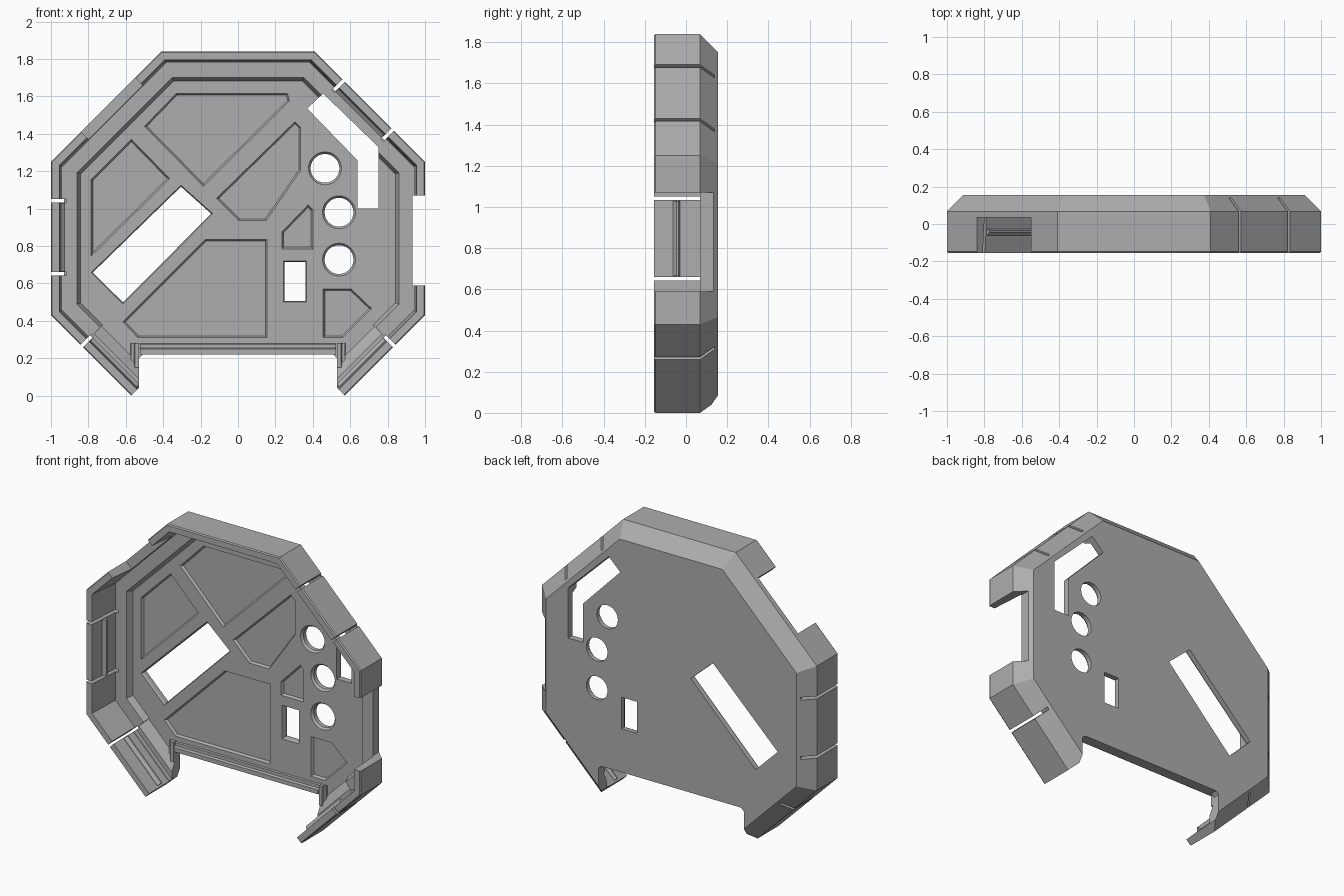
import bpy, bmesh, math
from mathutils import Vector

if "Cube" in bpy.data.objects:
    bpy.data.objects.remove(bpy.data.objects["Cube"])

grey = bpy.data.materials.new("plain_grey")
grey.use_nodes = True
colour = (0.42, 0.42, 0.42, 1)
grey.diffuse_color = colour
grey.node_tree.nodes["Principled BSDF"].inputs["Base Color"].default_value = colour


def ccw(pts):
    area = sum(a[0] * b[1] - b[0] * a[1] for a, b in zip(pts, pts[1:] + pts[:1]))
    return pts if area > 0 else pts[::-1]


def inset(pts, d):
    """Move every edge of a convex counter-clockwise outline inwards by d."""
    out = []
    for i, p in enumerate(pts):
        p = Vector(p)
        e1 = (p - Vector(pts[i - 1])).normalized()
        e2 = (Vector(pts[(i + 1) % len(pts)]) - p).normalized()
        n1, n2 = Vector((-e1.y, e1.x)), Vector((-e2.y, e2.x))
        out.append(tuple(p + (n1 + n2) * d / (1 + n1.dot(n2))))
    return out


def loft(name, rings):
    """Closed solid through rings of 3D points with equal counts."""
    bm = bmesh.new()
    vs = [[bm.verts.new(p) for p in ring] for ring in rings]
    n = len(vs[0])
    for a, b in zip(vs, vs[1:]):
        for i in range(n):
            j = (i + 1) % n
            bm.faces.new((a[i], a[j], b[j], b[i]))
    bm.faces.new(vs[0])
    bm.faces.new(vs[-1])
    bmesh.ops.recalc_face_normals(bm, faces=bm.faces)
    mesh = bpy.data.meshes.new(name)
    bm.to_mesh(mesh)
    bm.free()
    mesh.materials.append(grey)
    obj = bpy.data.objects.new(name, mesh)
    bpy.context.collection.objects.link(obj)
    return obj


def layers(name, *steps):
    """Solid from (xz outline, depth y) steps."""
    return loft(name, [[(x, y, z) for x, z in pts] for pts, y in steps])


def wall_prism(name, start, end, profile, grow=0.0):
    """Sweep an (inset, y) profile along a wall; inside lies left of start->end."""
    a, b = Vector(start), Vector(end)
    t = (b - a).normalized()
    n = Vector((-t.y, t.x))
    rings = []
    for p in (a - t * grow, b + t * grow):
        rings.append([(p.x + n.x * i, y, p.y + n.y * i) for i, y in profile])
    return loft(name, rings)


def cut(target, cutter):
    cutter.hide_render = True
    mod = target.modifiers.new("cut", 'BOOLEAN')
    mod.operation, mod.solver, mod.object = 'DIFFERENCE', 'EXACT', cutter
    bpy.context.view_layer.objects.active = target
    bpy.ops.object.modifier_apply(modifier=mod.name)
    bpy.data.objects.remove(cutter)


FRONT, BACK, FLOOR, FAR = -0.155, 0.155, 0.112, 0.4

# Chamfered octagonal body
octagon = [(-1, .43), (-.41, -.16), (.41, -.16), (1, .43),
           (1, 1.25), (.41, 1.84), (-.41, 1.84), (-1, 1.25)]
shell = layers("shell", (inset(octagon, .006), FRONT), (octagon, FRONT + .008),
               (octagon, .068), (inset(octagon, .088), BACK))

# Stepped cavity open to the front
cut(shell, layers("c", (inset(octagon, .042), -FAR), (inset(octagon, .045), FRONT),
                  (inset(octagon, .06), .068)))
cut(shell, layers("c", (inset(octagon, .14), -.1), (inset(octagon, .14), .068),
                  (inset(octagon, .158), FLOOR)))

# Wide opening at the bottom, leaving two legs
half = [(.51, .22), (.53, .2), (.53, .04), (.87, -.3)]
opening = half + [(-x, z) for x, z in reversed(half)]
cut(shell, layers("c", (opening, -FAR), (opening, FAR)))

# Legs: smooth sloped inside instead of the step
slope = [(.045, -.3), (.055, .04), (.15, FLOOR), (.3, FLOOR), (.3, -.3)]
left_leg = ((-.835, .265), (-.55, -.02))
right_leg = ((.55, -.02), (.835, .265))
for a, b in (left_leg, right_leg):
    cut(shell, wall_prism("c", a, b, slope))

# Rim slits that separate the flexible tabs
slit = [(-.05, -.3), (.082, -.3), (.082, .138), (-.05, .138)]
side_tab = ((-1, 1.042), (-1, .652))
top_tab = ((.827, 1.423), (.565, 1.685))
for a, b in (side_tab, top_tab):
    t = (Vector(b) - Vector(a)).normalized() * .009
    for p in (Vector(a), Vector(b)):
        cut(shell, wall_prism("c", p - t, p + t, slit))
for p, s in (((-.835, .265), -1), ((.835, .265), 1)):
    t = Vector((1, s)).normalized() * .009
    cut(shell, wall_prism("c", Vector(p) - t, Vector(p) + t, slit))

# Rim notches: one upper diagonal, one on the side
notch = [(-.1, -.3), (.07, -.3), (.07, .035), (-.1, .035)]
cut(shell, wall_prism("c", (-.55, 1.70), (-.84, 1.41), notch))
side_notch = [(-.2, -.3), (.066, -.3), (.066, .133), (-.2, .133)]
cut(shell, wall_prism("c", (1, .59), (1, 1.07), side_notch))

# Shallow pockets in the floor
pockets = [
    [(-.5, 1.44), (-.33, 1.615), (.265, 1.615), (.275, 1.575), (-.185, 1.12)],
    [(.305, 1.465), (.335, 1.435), (.335, 1.205), (.15, .935), (.005, .935), (-.115, 1.055)],
    [(-.57, 1.37), (-.365, 1.16), (-.785, .745), (-.785, 1.155)],
    [(-.175, .835), (.155, .835), (.155, .31), (-.535, .31), (-.615, .395)],
    [(.375, 1.02), (.4, .995), (.4, .785), (.235, .785), (.235, .875)],
    [(.455, .57), (.605, .57), (.715, .465), (.56, .31), (.455, .31)],
]
for p in pockets:
    p = ccw(p)
    cut(shell, layers("c", (p, .09), (p, FLOOR), (inset(p, .009), FLOOR + .016)))

# Windows through the floor with a bevelled front edge
windows = [
    [(-.305, 1.125), (-.135, .973), (-.615, .49), (-.785, .658)],
    [(.243, .72), (.367, .72), (.367, .5), (.243, .5)],
]
for cx, cz in ((.465, 1.215), (.54, .98), (.54, .727)):
    windows.append([(cx + .088 * math.cos(math.tau * i / 40),
                     cz + .088 * math.sin(math.tau * i / 40)) for i in range(40)])
for w in windows:
    w = ccw(w)
    edge = .011 if len(w) > 4 else .006
    cut(shell, layers("c", (w, .09), (w, FLOOR), (inset(w, edge), FLOOR + .014),
                      (inset(w, edge), FAR)))

# Angled opening beside the top tab
bend = [(.37, 1.535), (.64, 1.257), (.64, 1), (.75, 1), (.75, 1.33), (.455, 1.615)]
cut(shell, layers("c", (bend, -.3), (bend, FAR)))

# Stepped lip along the bottom edge
lip = [(0, .12), (0, .085), (.028, .085), (.034, .1), (.055, .1), (.06, .12)]
wall_prism("bottom_lip", (-.525, .22), (.525, .22), lip)
for name, a, b in (("left_lip_end", (-.53, .28), (-.53, .15)),
                   ("right_lip_end", (.53, .15), (.53, .28))):
    # the inside lies away from the centre, so the sweep runs outwards
    wall_prism(name, b, a, [(i * .75, y) for i, y in lip])

# Snap ridges inside the tabs and legs
ridge = [(.04, -.062), (.054, -.062), (.074, -.045), (.074, -.036), (.058, -.028), (.045, -.028)]
wall_prism("side_tab_ridge", *side_tab, ridge, -.012)
wall_prism("top_tab_ridge", *top_tab, ridge, -.012)
wall_prism("left_leg_ridge", (-.826, .256), (-.58, .01), ridge)
wall_prism("right_leg_ridge", (.58, .01), (.826, .256), ridge)

# Keep edges sharp, smooth only the round holes
bpy.ops.object.select_all(action='DESELECT')
shell.select_set(True)
bpy.context.view_layer.objects.active = shell
bpy.ops.object.shade_smooth_by_angle(angle=math.radians(20))
